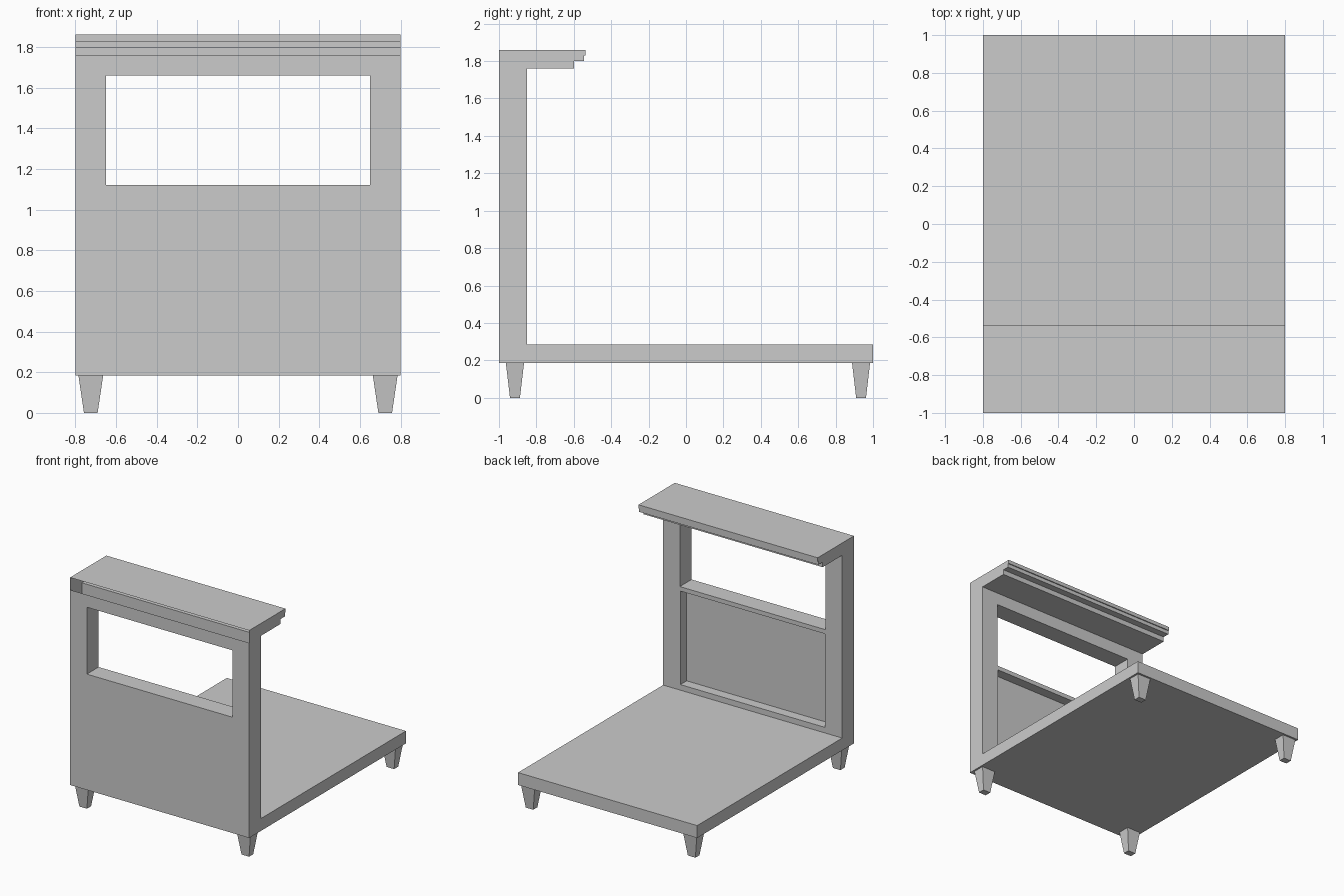
import bpy, bmesh

if "Cube" in bpy.data.objects:
    bpy.data.objects.remove(bpy.data.objects["Cube"])


def mesh_object(name, bm):
    bmesh.ops.recalc_face_normals(bm, faces=bm.faces[:])
    me = bpy.data.meshes.new(name)
    bm.to_mesh(me)
    bm.free()
    ob = bpy.data.objects.new(name, me)
    bpy.context.scene.collection.objects.link(ob)
    return ob


def box(name, x, y, z, taper=(1, 1)):
    """Box between the given limits; taper scales the bottom end."""
    bm = bmesh.new()
    bmesh.ops.create_cube(bm, size=1)
    mid = [(a + b) / 2 for a, b in (x, y, z)]
    size = [b - a for a, b in (x, y, z)]
    for v in bm.verts:
        k = taper if v.co.z < 0 else (1, 1)
        v.co = (mid[0] + v.co.x * size[0] * k[0],
                mid[1] + v.co.y * size[1] * k[1],
                mid[2] + v.co.z * size[2])
    return mesh_object(name, bm)


# Side profile (y, z): base slab, upright wall and stepped cap shelf
profile = [(-1, .185), (1, .185), (1, .285), (-.85, .285), (-.85, 1.76),
           (-.6, 1.76), (-.6, 1.8), (-.545, 1.8), (-.545, 1.83),
           (-.537, 1.83), (-.537, 1.86), (-1, 1.86), (-1, 1.76)]
bm = bmesh.new()
face = bm.faces.new([bm.verts.new((-.8, y, z)) for y, z in profile])
ext = bmesh.ops.extrude_face_region(bm, geom=[face], use_keep_orig=True)
for v in ext["geom"]:
    if isinstance(v, bmesh.types.BMVert):
        v.co.x = .8
frame = mesh_object("stand_frame", bm)

# Window opening through the wall, and recessed panel on its rear side
cutters = [box("window_cutter", (-.65, .65), (-1.1, -.8), (1.12, 1.66)),
           box("panel_cutter", (-.645, .645), (-.93, -.8), (.33, 1.085))]
bpy.context.view_layer.objects.active = frame
for c in cutters:
    mod = frame.modifiers.new("cut", 'BOOLEAN')
    mod.operation, mod.solver, mod.object = 'DIFFERENCE', 'EXACT', c
    bpy.ops.object.modifier_apply(modifier=mod.name)
    bpy.data.objects.remove(c)

# The hollow cap is open along the front
bm = bmesh.new()
bm.from_mesh(frame.data)
band = [f for f in bm.faces if all(v.co.y < -.999 and v.co.z > 1.75 for v in f.verts)]
bmesh.ops.delete(bm, geom=band, context='FACES')
bm.to_mesh(frame.data)
bm.free()

# Tapered square legs
for side, s in (("left", -1), ("right", 1)):
    x = sorted((s * .663, s * .785))
    for end, y in (("front", (-.963, -.866)), ("rear", (.888, .984))):
        box(f"{end}_{side}_leg", x, y, (0, .185), (.55, .55))
